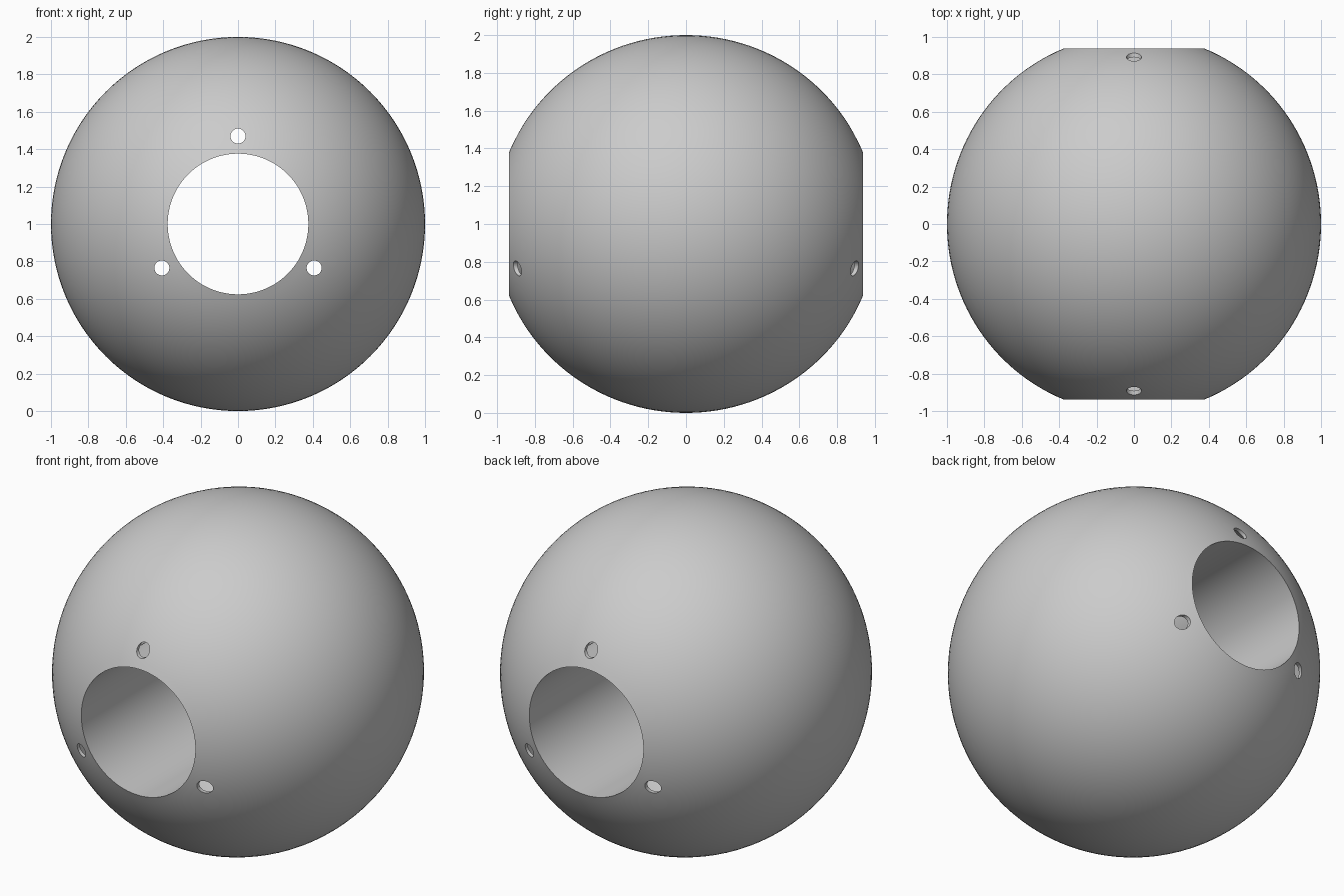
import bpy, bmesh, math
from mathutils import Matrix, Vector

cube = bpy.data.objects.get("Cube")
if cube:
    bpy.data.objects.remove(cube, do_unlink=True)

SEGMENTS = 128
STRETCH = 1.0126        # slight lengthening along the bore
BORE = 0.376
WALL = 0.02
CENTRE = Vector((0, 0, 1))

grey = bpy.data.materials.new("light_grey")
grey.use_nodes = True
grey.diffuse_color = (0.6, 0.6, 0.6, 1)
grey.node_tree.nodes["Principled BSDF"].inputs["Base Color"].default_value = grey.diffuse_color


def add_lathe(bm, ball_radius, core_radius, inward=False):
    """Revolve a ball with a straight core around the y axis."""
    start = math.asin(core_radius / ball_radius)
    steps = 56
    rings = []
    for i in range(steps + 1):
        a = start + (math.pi - 2 * start) * i / steps
        r, y = ball_radius * math.sin(a), -ball_radius * STRETCH * math.cos(a)
        rings.append([bm.verts.new(CENTRE + Vector((r * math.cos(t), y, r * math.sin(t))))
                      for t in (2 * math.pi * k / SEGMENTS for k in range(SEGMENTS))])
    faces = []
    for a, b in zip(rings, rings[1:] + rings[:1]):
        for k in range(SEGMENTS):
            n = (k + 1) % SEGMENTS
            faces.append(bm.faces.new((a[k], a[n], b[n], b[k])))
    bmesh.ops.recalc_face_normals(bm, faces=faces)
    if inward:
        bmesh.ops.reverse_faces(bm, faces=faces)


def make_object(name, bm):
    mesh = bpy.data.meshes.new(name)
    bm.to_mesh(mesh)
    bm.free()
    mesh.materials.append(grey)
    obj = bpy.data.objects.new(name, mesh)
    bpy.context.collection.objects.link(obj)
    return obj


# Thin ball wall with a tube through it
bm = bmesh.new()
add_lathe(bm, 1, BORE)
add_lathe(bm, 1 - WALL, BORE + WALL, inward=True)
ball = make_object("hollow_ball", bm)

# Three small pin holes around the bore, running front to back
bm = bmesh.new()
for i in range(3):
    a = math.radians(90 + 120 * i)
    place = Matrix.Translation(CENTRE + 0.47 * Vector((math.cos(a), 0, math.sin(a))))
    bmesh.ops.create_cone(bm, cap_ends=True, segments=40, radius1=0.04, radius2=0.04,
                          depth=3, matrix=place @ Matrix.Rotation(math.pi / 2, 4, "X"))
pins = make_object("pin_hole_cutter", bm)
pins.hide_render = True

cut = ball.modifiers.new("pin_holes", "BOOLEAN")
cut.operation = "DIFFERENCE"
cut.solver = "EXACT"
cut.object = pins

bpy.ops.object.select_all(action="DESELECT")
bpy.context.view_layer.objects.active = ball
ball.select_set(True)
bpy.ops.object.modifier_apply(modifier=cut.name)
bpy.data.objects.remove(pins, do_unlink=True)
bpy.ops.object.shade_smooth_by_angle(angle=math.radians(30))
